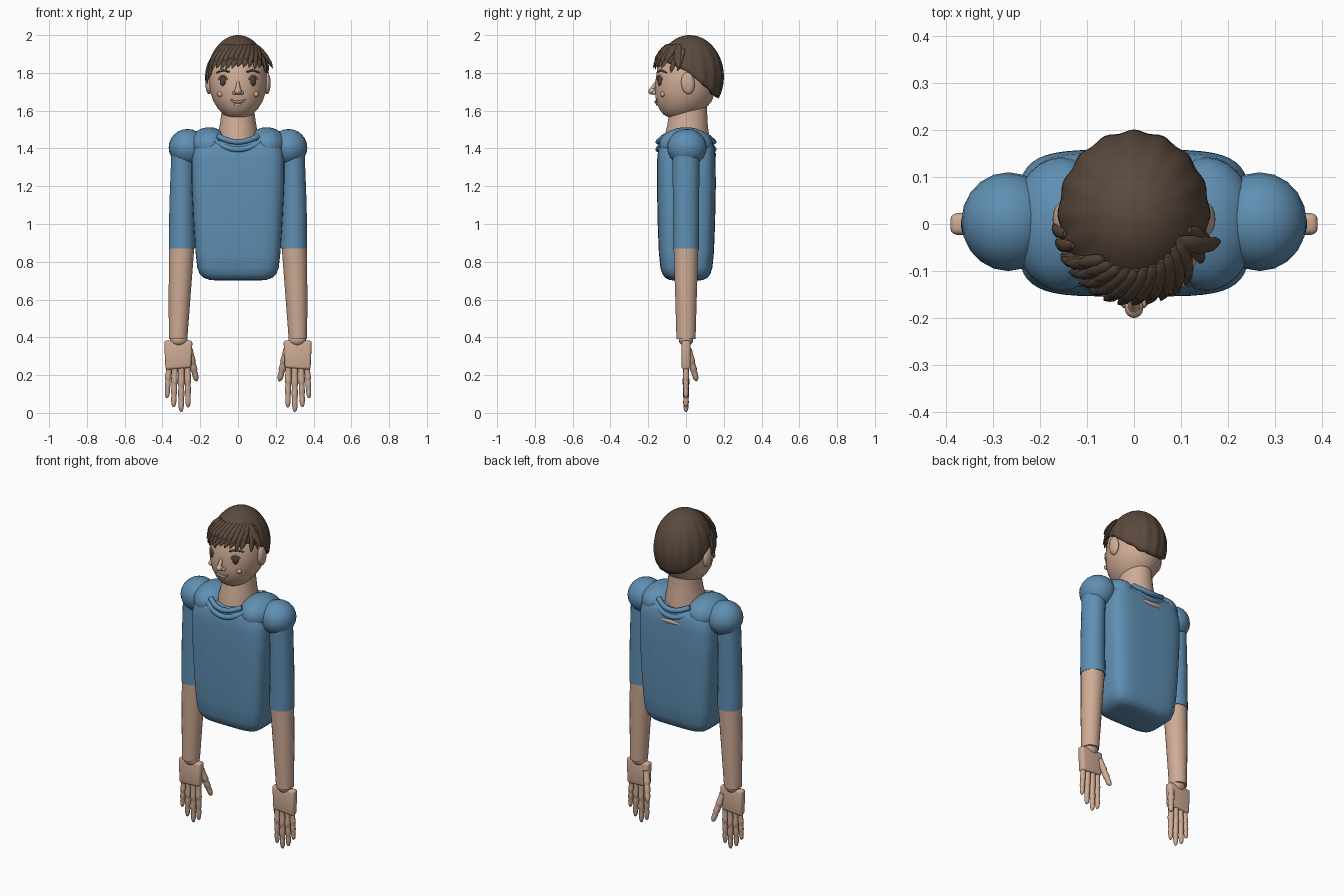
import bpy, bmesh, math, random
from mathutils import Vector, Euler

if "Cube" in bpy.data.objects:
    bpy.data.objects.remove(bpy.data.objects["Cube"])

random.seed(4)

def material(name, rgb):
    m = bpy.data.materials.new(name)
    m.diffuse_color = (*rgb, 1)
    m.use_nodes = True
    m.node_tree.nodes["Principled BSDF"].inputs["Base Color"].default_value = m.diffuse_color
    return m

SKIN = material("skin", (0.62, 0.41, 0.30))
BLUE = material("shirt blue", (0.115, 0.275, 0.45))
HAIR = material("hair brown", (0.105, 0.068, 0.047))
DARK = material("eye brown", (0.09, 0.05, 0.035))
LIP = material("lip", (0.50, 0.29, 0.21))

def finish(bm, name, mat, angle=50):
    bmesh.ops.recalc_face_normals(bm, faces=bm.faces)
    me = bpy.data.meshes.new(name)
    bm.to_mesh(me)
    bm.free()
    me.materials.append(mat)
    ob = bpy.data.objects.new(name, me)
    bpy.context.collection.objects.link(ob)
    bpy.context.view_layer.objects.active = ob
    ob.select_set(True)
    bpy.ops.object.shade_smooth_by_angle(angle=math.radians(angle))
    ob.select_set(False)
    return ob

def skin_rings(name, rings, mat, angle=50):
    """Bridge equal rings of points and cap both ends."""
    bm = bmesh.new()
    vs = [[bm.verts.new(p) for p in r] for r in rings]
    n = len(vs[0])
    for a, b in zip(vs, vs[1:]):
        for i in range(n):
            bm.faces.new((a[i], a[(i + 1) % n], b[(i + 1) % n], b[i]))
    bm.faces.new(vs[0])
    bm.faces.new(vs[-1])
    return finish(bm, name, mat, angle)

def loft(name, sections, mat, sides=32, power=2.0):
    """Stack of (superelliptic) sections: z, cx, cy, rx, ry."""
    rings = []
    for z, cx, cy, rx, ry in sections:
        ring = []
        for i in range(sides):
            a = 2 * math.pi * (i + 0.5) / sides
            c, s = math.cos(a), math.sin(a)
            ring.append((cx + rx * math.copysign(abs(c) ** (2 / power), c),
                         cy + ry * math.copysign(abs(s) ** (2 / power), s), z))
        rings.append(ring)
    return skin_rings(name, rings, mat)

def tube(name, pts, radii, mat, sides=10, flat=1.0, up=(0, 1, 0)):
    """Tapered tube through points; flat squashes it along the up direction."""
    pts = [Vector(p) for p in pts]
    rings = []
    for i, p in enumerate(pts):
        t = (pts[min(i + 1, len(pts) - 1)] - pts[max(i - 1, 0)]).normalized()
        u = t.cross(Vector(up)).normalized()
        v = t.cross(u)
        rings.append([p + radii[i] * (math.cos(a) * u + flat * math.sin(a) * v)
                      for a in (2 * math.pi * k / sides for k in range(sides))])
    return skin_rings(name, rings, mat)

def ball(name, loc, rad, mat, seg=24, rot=(0, 0, 0)):
    bm = bmesh.new()
    bmesh.ops.create_uvsphere(bm, u_segments=seg, v_segments=seg // 2 + 2, radius=1)
    e = Euler(rot).to_matrix()
    for v in bm.verts:
        v.co = e @ Vector(v.co[i] * rad[i] for i in range(3)) + Vector(loc)
    return finish(bm, name, mat)

def lerp_table(table, x):
    for a, b in zip(table, table[1:]):
        if a[0] <= x <= b[0]:
            f = (x - a[0]) / (b[0] - a[0])
            return [p + (q - p) * f for p, q in zip(a, b)]
    return table[-1] if x > table[-1][0] else table[0]

# Torso: soft box, narrower at the waist
loft("torso", [(z, 0, 0.002, x, y) for z, x, y in (
    (0.70, 0.10, 0.06), (0.704, 0.15, 0.09), (0.715, 0.182, 0.112), (0.735, 0.203, 0.127),
    (0.77, 0.216, 0.138), (0.85, 0.225, 0.146), (1.0, 0.235, 0.152), (1.2, 0.245, 0.156),
    (1.34, 0.246, 0.155), (1.40, 0.236, 0.149), (1.43, 0.215, 0.138), (1.45, 0.17, 0.11))],
    BLUE, 48, 4.5)

# Neck
loft("neck", [(1.38, 0, 0.005, 0.115, 0.122), (1.47, 0, 0.005, 0.108, 0.118),
              (1.52, 0, 0.008, 0.098, 0.108), (1.60, 0, 0.012, 0.086, 0.10),
              (1.66, 0, 0.015, 0.085, 0.095)], SKIN)

# Shirt neckline: two bands in front and two behind
for side, label in ((-1, "front"), (1, "back")):
    for k, (zc, ze, w) in enumerate(((1.435, 1.465, 0.105), (1.395, 1.44, 0.125))):
        pts = []
        for i in range(17):
            t = -1 + i / 8
            pts.append((w * t, side * (0.147 - 0.035 * t * t), zc + (ze - zc) * t * t))
        tube(f"{label}_collar_band_{k}", pts, [0.015] * 17, BLUE, 10, up=(0, 0, 1))
ball("nape_patch", (0, 0.152, 1.366), (0.07, 0.008, 0.012), SKIN)

# Arms, built once per side
for s, side in ((-1, "right"), (1, "left")):
    ball(f"{side}_yoke", (s * 0.155, 0, 1.42), (0.105, 0.142, 0.092), BLUE, 28, (0, s * 0.12, 0))
    ball(f"{side}_shoulder", (s * 0.267, 0.005, 1.405), (0.1, 0.105, 0.098), BLUE, 20)
    loft(f"{side}_sleeve", [(0.87, s * 0.297, 0, 0.07, 0.07), (1.1, s * 0.298, 0, 0.066, 0.07),
                            (1.36, s * 0.292, 0, 0.062, 0.072)], BLUE, 24)
    loft(f"{side}_forearm", [(0.39, s * 0.317, 0, 0.049, 0.051), (0.6, s * 0.31, 0, 0.058, 0.057),
                             (0.875, s * 0.298, 0, 0.067, 0.066)], SKIN, 24)
    ball(f"{side}_wrist", (s * 0.314, 0, 0.388), (0.047, 0.038, 0.036), SKIN, 16)

    # Palm: bevelled tapered slab
    bm = bmesh.new()
    bmesh.ops.create_cube(bm, size=1)
    for v in bm.verts:
        low = v.co.z < 0
        v.co = (s * 0.316 + v.co.x * (0.136 if low else 0.15), v.co.y * 0.046,
                (0.228 if low else 0.383) + (0.01 if low and v.co.x * s < 0 else 0))
    bmesh.ops.bevel(bm, geom=bm.edges[:], offset=0.014, segments=3, affect='EDGES', profile=0.5)
    finish(bm, f"{side}_palm", SKIN)

    # Fingers and thumb: three swelling joints each
    digits = [("little_finger", (0.366, 0, 0.245), (0.376, 0, 0.078), 0.0155),
              ("ring_finger", (0.334, 0, 0.245), (0.341, 0, 0.03), 0.017),
              ("middle_finger", (0.300, 0, 0.245), (0.301, 0, 0.004), 0.0175),
              ("index_finger", (0.267, 0, 0.25), (0.264, 0, 0.028), 0.017),
              ("thumb", (0.258, 0.012, 0.335), (0.219, 0.056, 0.168), 0.019)]
    for label, a, b, r in digits:
        a, b = Vector((s * a[0], *a[1:])), Vector((s * b[0], *b[1:]))
        prof = ((0, 1), (0.15, 0.93), (0.3, 1), (0.38, 1.08), (0.42, 0.86), (0.5, 0.9),
                (0.64, 0.98), (0.69, 0.78), (0.78, 0.85), (0.9, 0.76), (0.97, 0.5), (1, 0.15))
        tube(f"{side}_{label}", [a.lerp(b, t) for t, _ in prof], [r * k for _, k in prof],
             SKIN, 12)

# Head
HEAD = [(1.56, 0, -0.035, 0.03, 0.03), (1.566, 0, -0.034, 0.055, 0.062),
        (1.58, 0, -0.03, 0.078, 0.09), (1.61, 0, -0.02, 0.106, 0.123),
        (1.65, 0, -0.011, 0.131, 0.148), (1.70, 0, -0.005, 0.148, 0.16),
        (1.76, 0, 0, 0.154, 0.162), (1.83, 0, 0.005, 0.147, 0.157),
        (1.90, 0, 0.01, 0.115, 0.125), (1.95, 0, 0.015, 0.06, 0.07)]
loft("head", HEAD, SKIN, 36)

def face_y(x, z):
    _, _, cy, rx, ry = lerp_table(HEAD, z)
    return cy - ry * math.sqrt(max(0, 1 - (x / rx) ** 2))

# Face features
for s, side in ((-1, "right"), (1, "left")):
    ball(f"{side}_ear", (s * 0.153, 0.01, 1.745), (0.02, 0.036, 0.058), SKIN, 20, (0.1, 0, 0))
    y = face_y(0.08, 1.757)
    ball(f"{side}_eye", (s * 0.08, y, 1.757), (0.017, 0.011, 0.026), DARK, 16, (0, 0, s * 0.45))
    lid = [(s * 0.08 + 0.021 * math.cos(a), face_y(0.08 + s * 0.021 * math.cos(a), 1.76) - 0.004,
            1.762 + 0.024 * math.sin(a)) for a in (math.pi * i / 8 for i in range(9))]
    tube(f"{side}_eyelid", lid, [0.004] * 9, SKIN, 6)
    ball(f"{side}_cheek", (s * 0.095, face_y(0.095, 1.687), 1.687), (0.015, 0.013, 0.014), SKIN, 16)
    ball(f"{side}_nostril", (s * 0.017, -0.166, 1.695), (0.013, 0.014, 0.011), SKIN, 12)
    brow = [(s * x, face_y(x, z) - 0.002, z) for x, z in ((0.045, 1.805), (0.08, 1.815), (0.115, 1.8))]
    tube(f"{side}_brow", brow, [0.004, 0.007, 0.003], HAIR, 8)
ball("nose_tip", (0, -0.178, 1.703), (0.02, 0.022, 0.018), SKIN, 18)
tube("nose_bridge", [(0, -0.152, 1.76), (0, -0.17, 1.73), (0, -0.18, 1.705)],
     [0.006, 0.011, 0.015], SKIN)
mouth = [(x, face_y(x, 1.652) - 0.001, 1.645 + 9 * x * x)
         for x in (-0.042 + 0.0105 * i for i in range(9))]
tube("mouth", mouth, [0.003, 0.005, 0.006, 0.007, 0.007, 0.007, 0.006, 0.005, 0.003], LIP, 8)
ball("lower_lip", (0, face_y(0, 1.635), 1.633), (0.022, 0.007, 0.007), SKIN, 12)

# Hair cap: fluted dome with a hairline that drops towards the nape
HC, HR = Vector((0, 0.02, 1.78)), Vector((0.161, 0.178, 0.22))
LINE = [(0, 1.865), (40, 1.86), (70, 1.83), (90, 1.80), (108, 1.75), (145, 1.68), (180, 1.665)]
bm = bmesh.new()
SEG, ROWS = 96, 16
top = bm.verts.new((0, 0.02, 2.0))
rows = []
for j in range(1, ROWS + 1):
    row = []
    for i in range(SEG):
        a = 2 * math.pi * i / SEG
        deg = abs((math.degrees(a) + 180) % 360 - 180)
        end = math.acos((lerp_table(LINE, deg)[1] - HC.z) / HR.z)
        p = end * j / ROWS
        f = 1 + 0.016 * math.cos(16 * a) * math.sin(p) ** 2
        row.append(bm.verts.new((HC.x + HR.x * f * math.sin(p) * math.sin(a),
                                 HC.y - HR.y * f * math.sin(p) * math.cos(a),
                                 HC.z + HR.z * math.cos(p))))
    rows.append(row)
for i in range(SEG):
    k = (i + 1) % SEG
    bm.faces.new((top, rows[0][i], rows[0][k]))
    for a, b in zip(rows, rows[1:]):
        bm.faces.new((a[i], b[i], b[k], a[k]))
cap = finish(bm, "hair_cap", HAIR)
rim = cap.modifiers.new("thickness", 'SOLIDIFY')
rim.thickness, rim.offset = 0.022, -1

# Hair locks: flat tapered strands following the dome
def lock(name, az0, z0, az1, z1, width, lift=0.02):
    pts, n = [], 9
    for i in range(n):
        t = i / (n - 1)
        a, z = math.radians(az0 + (az1 - az0) * t), z0 + (z1 - z0) * t
        r = math.sqrt(max(0.02, 1 - ((max(z, HC.z) - HC.z) / HR.z) ** 2))
        d = 0.004 + lift * t
        pts.append((math.sin(a) * (HR.x * r + d), HC.y - math.cos(a) * (HR.y * r + d), z))
    mid = math.radians((az0 + az1) / 2)
    prof = (0.5, 0.85, 1, 0.92, 1, 0.85, 0.85, 0.55, 0.1)
    tube(name, pts, [width * k for k in prof], HAIR, 8, 0.5, (math.sin(mid), -math.cos(mid), 0.3))

for row, (z0, z1, lift) in enumerate(((1.93, 1.825, 0.016), (1.945, 1.865, 0.020), (1.95, 1.895, 0.016))):
    for i in range(11):
        az = -58 + i * 10 + row * 4
        j = random.uniform(-0.008, 0.008)
        lock(f"fringe_lock_{row}_{i}", az + 12, z0, az - 3, z1 + j, 0.016, lift)
for i, (az, z0, z1) in enumerate(((-62, 1.88, 1.77), (-72, 1.89, 1.74), (-82, 1.87, 1.75),
                                  (58, 1.92, 1.80), (70, 1.93, 1.81))):
    lock(f"temple_lock_{i}", az + 6, z0, az, z1, 0.015, 0.008)
lock("side_tuft", 62, 1.95, 74, 1.825, 0.02, 0.03)
